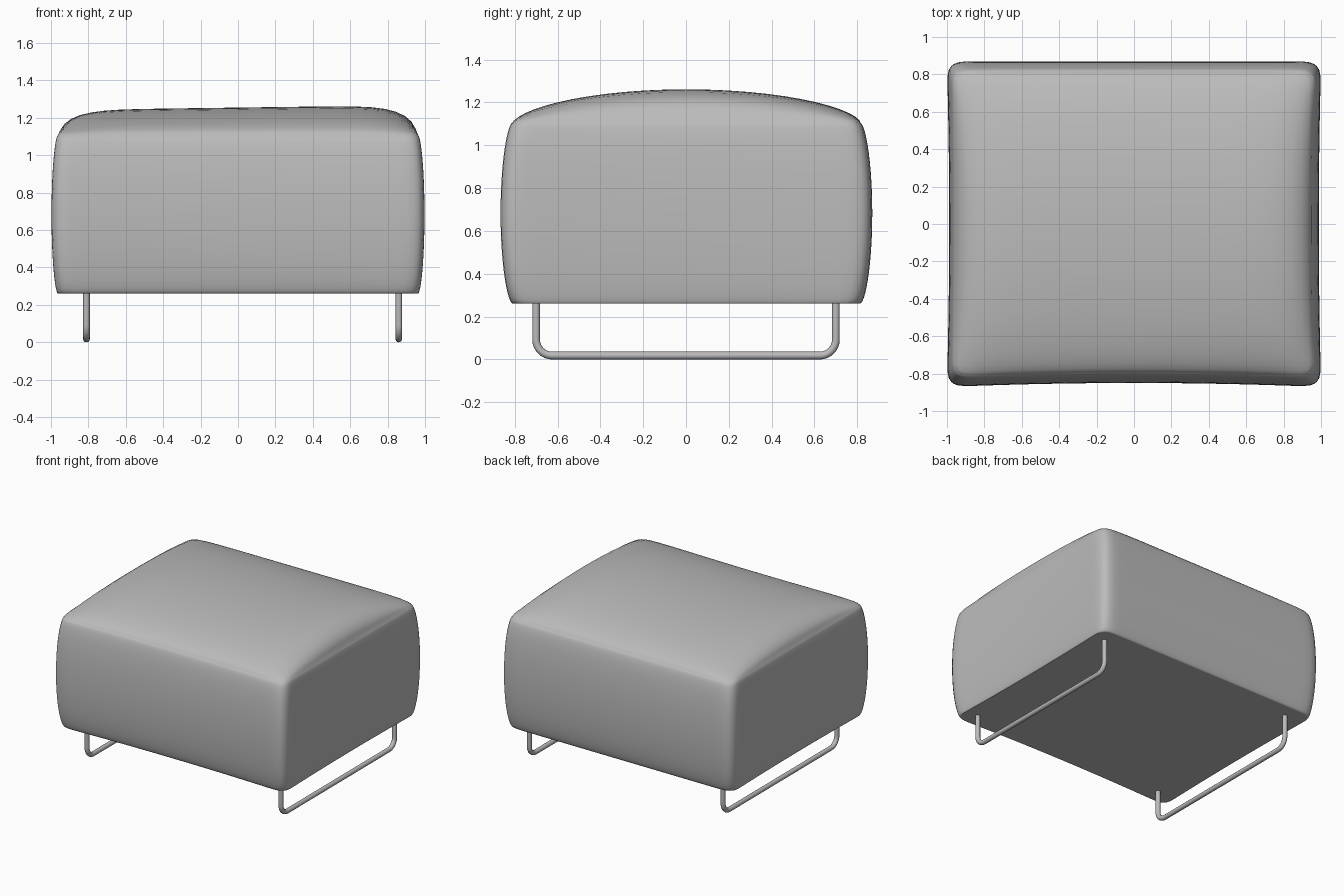
import bpy, bmesh, math
from mathutils import Vector

cube = bpy.data.objects.get("Cube")
if cube:
    bpy.data.objects.remove(cube, do_unlink=True)


def make_material(name, color):
    mat = bpy.data.materials.new(name)
    mat.use_nodes = True
    mat.diffuse_color = color
    mat.node_tree.nodes["Principled BSDF"].inputs["Base Color"].default_value = color
    return mat


grey = make_material("soft_grey", (0.5, 0.5, 0.5, 1))

BOTTOM, RIM, CROWN = 0.262, 1.105, 0.15


def spread(t):
    """Crowd the grid lines toward the edges of the cushion."""
    return math.sin(max(-1, min(1, t)) * math.pi / 2)


def cushion_point(co):
    a, b, c = (spread(t) for t in co)
    belly = max(0, 1 - c * c) ** 0.6
    # sides bulge at mid height, pinch slightly between the rounded corners
    half_x = 0.967 + 0.033 * belly - 0.03 * abs(b) ** 40 - 0.012 * (1 - b * b)
    half_y = 0.815 + 0.055 * belly - 0.02 * abs(a) ** 40
    x, y = a * half_x, b * half_y
    if b < 0:
        y -= b * 0.02 * (1 - a * a)
    # crowned top, steep at the two ends and gently arched front to back
    dome = max(0, 1 - abs(a) ** 8) ** 0.5 * max(0, 1 - b * b) ** 0.6
    lift = max(0, c) ** 30 * dome * (CROWN + 0.013 * a)
    z = BOTTOM + (c + 1) / 2 * (RIM - BOTTOM) + lift
    return Vector((x, y, z))


# Upholstered block
bm = bmesh.new()
bmesh.ops.create_cube(bm, size=2)
bmesh.ops.subdivide_edges(bm, edges=bm.edges[:], cuts=25, use_grid_fill=True)
for v in bm.verts:
    v.co = cushion_point(v.co)
mesh = bpy.data.meshes.new("cushion")
bm.to_mesh(mesh)
bm.free()
cushion = bpy.data.objects.new("cushion", mesh)
bpy.context.collection.objects.link(cushion)
mesh.materials.append(grey)
bpy.ops.object.select_all(action="DESELECT")
bpy.context.view_layer.objects.active = cushion
cushion.select_set(True)
bpy.ops.object.shade_smooth_by_angle(angle=math.radians(40))


# Bent tube sled legs
def sled_leg(name, x, half=0.70, radius=0.018, bend=0.075, steps=8):
    path = [(-half, BOTTOM + 0.02)]
    for side in (-1, 1):
        arc = []
        for i in range(steps + 1):
            t = math.pi / 2 * i / steps
            arc.append((side * (half - bend + bend * math.cos(t)),
                        radius + bend - bend * math.sin(t)))
        path += arc if side < 0 else arc[::-1]
    path.append((half, BOTTOM + 0.02))
    curve = bpy.data.curves.new(name, "CURVE")
    curve.dimensions = "3D"
    curve.bevel_depth = radius
    curve.bevel_resolution = 4
    curve.use_fill_caps = True
    spline = curve.splines.new("POLY")
    spline.points.add(len(path) - 1)
    for point, (y, z) in zip(spline.points, path):
        point.co = (x, y, z, 1)
    spline.use_smooth = True
    curve.materials.append(grey)
    leg = bpy.data.objects.new(name, curve)
    bpy.context.collection.objects.link(leg)


sled_leg("right_sled_leg", -0.81)
sled_leg("left_sled_leg", 0.86)
